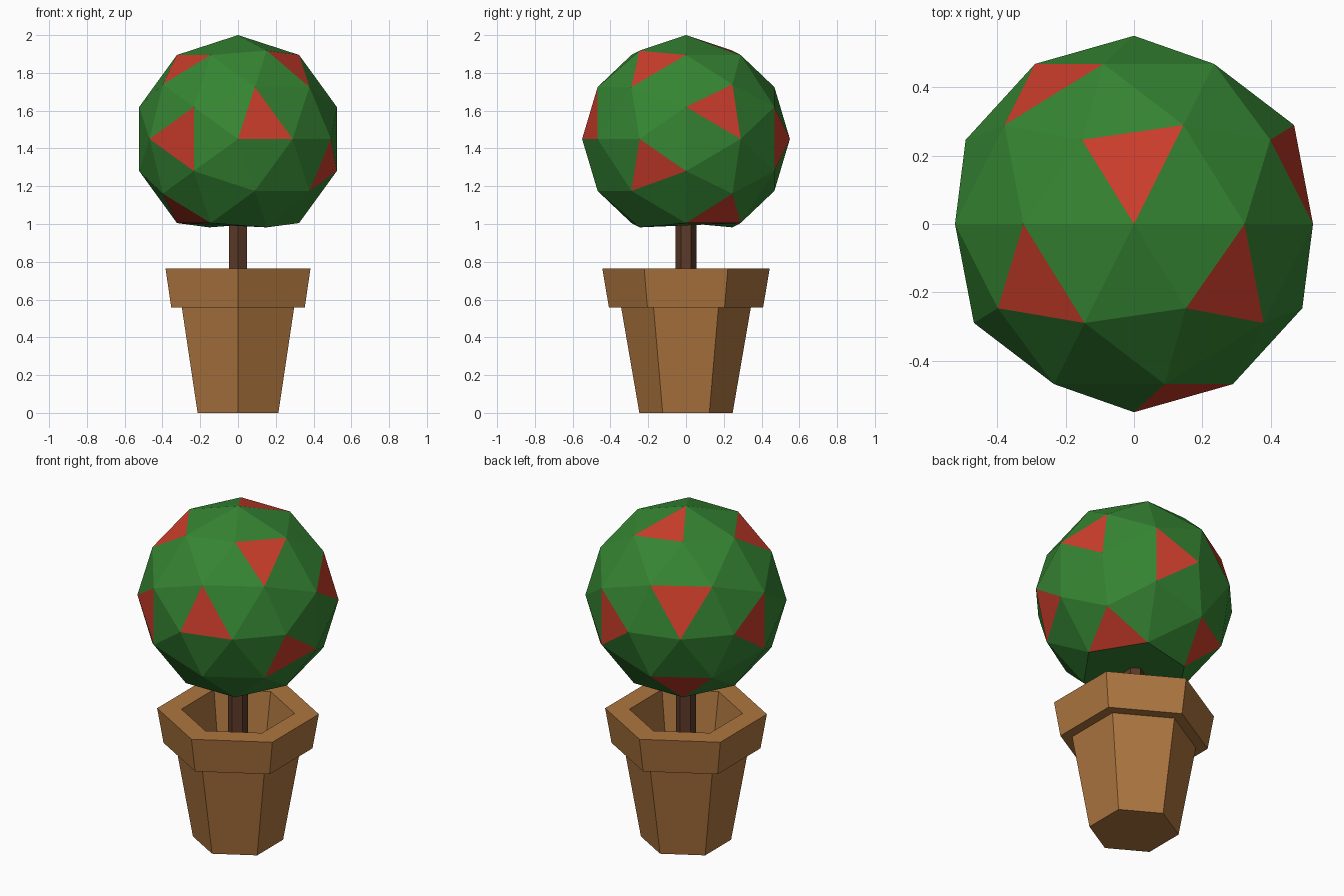
import bpy, bmesh, math
from mathutils import Matrix, Vector

if "Cube" in bpy.data.objects:
    bpy.data.objects.remove(bpy.data.objects["Cube"])


def material(name, color):
    m = bpy.data.materials.new(name)
    m.diffuse_color = (*color, 1)
    m.use_nodes = True
    m.node_tree.nodes["Principled BSDF"].inputs["Base Color"].default_value = m.diffuse_color
    return m


def finish(name, bm, mats):
    bmesh.ops.recalc_face_normals(bm, faces=bm.faces)
    me = bpy.data.meshes.new(name)
    bm.to_mesh(me)
    bm.free()
    for m in mats:
        me.materials.append(m)
    ob = bpy.data.objects.new(name, me)
    bpy.context.collection.objects.link(ob)
    return ob


def lathe(name, profile, mat, sides=6):
    """Six-sided turned body from (radius, z) points, capped at both ends."""
    bm = bmesh.new()
    rings = []
    for r, z in profile:
        angles = [math.pi / 2 + i * math.tau / sides for i in range(sides)]
        rings.append([bm.verts.new((r * math.cos(a), r * math.sin(a), z)) for a in angles])
    for lo, hi in zip(rings, rings[1:]):
        for i in range(sides):
            j = (i + 1) % sides
            bm.faces.new((lo[i], lo[j], hi[j], hi[i]))
    bm.faces.new(rings[0])
    bm.faces.new(rings[-1])
    return finish(name, bm, [mat])


clay = material("clay", (0.42, 0.18, 0.05))
bark = material("bark", (0.107, 0.043, 0.022))
leaf = material("leaf", (0.036, 0.235, 0.033))
bloom = material("bloom", (0.60, 0.047, 0.024))

# Hollow pot with a thick flared rim
lathe("pot", [(0.247, 0), (0.343, 0.557), (0.408, 0.557), (0.443, 0.764),
              (0.31, 0.764), (0.22, 0.2)], clay)

# Trunk from the pot floor into the crown
lathe("trunk", [(0.055, 0.2), (0.055, 1.05)], bark)

# Faceted crown: icosphere with its poles on the y axis and a flat underside
R = 0.55
bm = bmesh.new()
bmesh.ops.create_icosphere(bm, subdivisions=2, radius=R,
                           matrix=Matrix.Rotation(math.pi / 2, 4, 'X'))
bottom = min(bm.verts, key=lambda v: v.co.z)
bmesh.ops.dissolve_verts(bm, verts=[bottom])

# Red facets, picked by the nearest face centre
red_spots = [
    (0.126, -0.495, 0.092), (-0.312, -0.408, 0), (-0.289, -0.178, 0.393),
    (0.284, -0.178, 0.396), (0.464, -0.178, -0.148), (-0.289, -0.178, -0.393),
    (0.463, 0.178, 0.153), (0.156, 0.495, 0), (0.289, 0.178, -0.393),
    (-0.002, 0.178, 0.488), (-0.252, 0.408, 0.183), (-0.513, 0.082, 0),
    (-0.206, 0.334, -0.339),
]
for spot in red_spots:
    p = Vector(spot)
    min(bm.faces, key=lambda f: (f.calc_center_median() - p).length).material_index = 1
bmesh.ops.translate(bm, verts=bm.verts, vec=(0, 0, 2 - R))
finish("crown", bm, [leaf, bloom])
